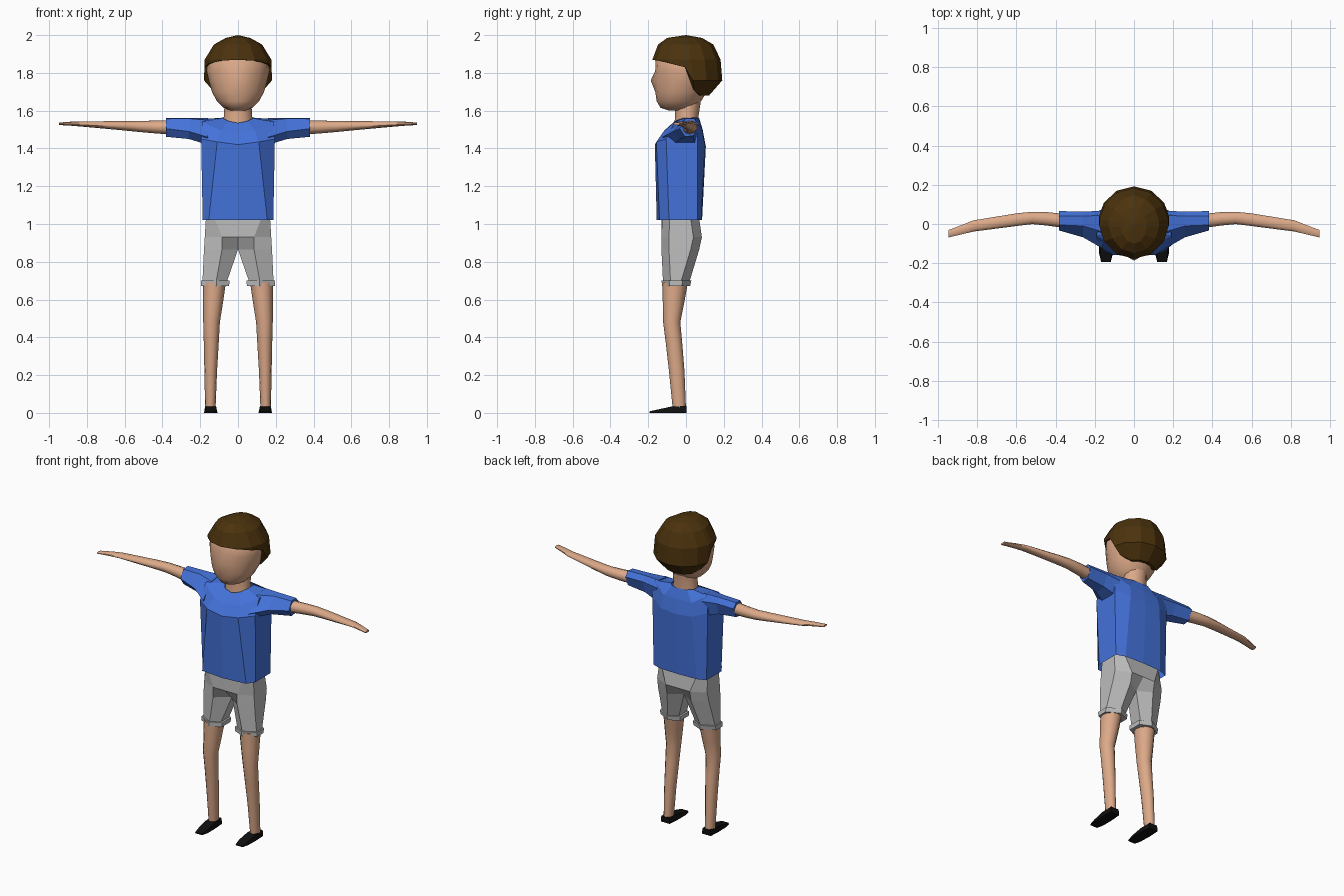
import bpy, bmesh, math
from mathutils import Vector


def material(name, rgb):
    m = bpy.data.materials.new(name)
    m.diffuse_color = (*rgb, 1)
    return m


SKIN = material("skin", (0.72, 0.40, 0.25))
BLUE = material("shirt blue", (0.058, 0.17, 0.70))
GREY = material("shorts grey", (0.50, 0.50, 0.50))
BROWN = material("hair brown", (0.070, 0.032, 0.004))
BLACK = material("shoe black", (0.005, 0.005, 0.005))


def loft(name, rings, mat, caps=(True, True), smooth=None):
    """Skin a list of equal-length point rings into one object."""
    bm = bmesh.new()
    vs = [[bm.verts.new(p) for p in r] for r in rings]
    n = len(vs[0])
    for a, b in zip(vs, vs[1:]):
        for i in range(n):
            j = (i + 1) % n
            bm.faces.new((a[i], a[j], b[j], b[i]))
    if caps[0]:
        bm.faces.new(vs[0][::-1])
    if caps[1]:
        bm.faces.new(vs[-1])
    # drop hidden walls on the middle plane
    hidden = [f for f in bm.faces if all(abs(v.co.x) < 1e-4 for v in f.verts)]
    bmesh.ops.delete(bm, geom=hidden, context='FACES')
    bmesh.ops.remove_doubles(bm, verts=bm.verts[:], dist=1e-4)
    bmesh.ops.recalc_face_normals(bm, faces=bm.faces[:])
    me = bpy.data.meshes.new(name)
    bm.to_mesh(me)
    bm.free()
    me.materials.append(mat)
    ob = bpy.data.objects.new(name, me)
    bpy.context.collection.objects.link(ob)
    if smooth:
        bpy.ops.object.select_all(action='DESELECT')
        ob.select_set(True)
        bpy.context.view_layer.objects.active = ob
        bpy.ops.object.shade_smooth_by_angle(angle=math.radians(smooth))
    return ob


def pair(name, rings, mat, **kw):
    """Make the same part on both sides of the body."""
    for side, s in (("left", 1), ("right", -1)):
        loft(f"{name}_{side}", [[(s * x, y, z) for x, y, z in r] for r in rings], mat, **kw)


def oval(x0, x1, y0, y1, z, n=12):
    """Horizontal oval ring; the first point faces the front."""
    return [((x0 + x1) / 2 + (x1 - x0) / 2 * math.sin(2 * math.pi * i / n),
             (y0 + y1) / 2 - (y1 - y0) / 2 * math.cos(2 * math.pi * i / n), z) for i in range(n)]


def arm_oval(x, y0, y1, z0, z1, n=10):
    return [(x, y, z) for y, z, _ in oval(y0, y1, z0, z1, 0, n)]


def full(half):
    """Mirror a front-to-back half ring into a closed ring."""
    return half + [(-x, y, z) for x, y, z in half[-2:0:-1]]


# Shirt body, from hem over the chest and yoke to the neckline
shirt = [
    [(0, -.155, 1.02), (.155, -.14, 1.02), (.187, -.09, 1.02),
     (.187, .06, 1.02), (.13, .08, 1.02), (0, .085, 1.02)],
    [(0, -.165, 1.42), (.11, -.157, 1.435), (.195, -.105, 1.45),
     (.195, .06, 1.45), (.11, .10, 1.42), (0, .105, 1.41)],
    [(0, -.12, 1.48), (.09, -.115, 1.495), (.19, -.06, 1.54),
     (.19, .05, 1.555), (.10, .085, 1.50), (0, .088, 1.50)],
    [(0, -.07, 1.535), (.05, -.058, 1.545), (.08, -.02, 1.56),
     (.08, .04, 1.563), (.05, .065, 1.563), (0, .07, 1.56)],
]
loft("shirt_body", [full(r) for r in shirt], BLUE, caps=(False, False))

# Sleeves
pair("sleeve", [
    [(.16, -.125, 1.46), (.16, -.04, 1.55), (.16, .045, 1.562),
     (.16, .068, 1.52), (.16, .05, 1.42), (.16, -.07, 1.42)],
    [(.26, -.068, 1.49), (.26, -.01, 1.558), (.26, .04, 1.562),
     (.26, .063, 1.53), (.26, .04, 1.455), (.26, -.03, 1.45)],
    [(.382, -.033, 1.505), (.382, -.005, 1.557), (.382, .04, 1.56),
     (.382, .066, 1.53), (.382, .04, 1.468), (.382, -.005, 1.462)],
], BLUE)

# Bare arms, tapering to flat hands
pair("arm", [arm_oval(*a) for a in (
    (.36, -.022, .054, 1.474, 1.548), (.44, -.010, .062, 1.480, 1.547),
    (.52, -.002, .064, 1.487, 1.546), (.60, -.012, .056, 1.495, 1.545),
    (.82, -.040, .020, 1.515, 1.543), (.88, -.054, -.004, 1.520, 1.542),
    (.948, -.070, -.030, 1.524, 1.537))], SKIN, smooth=50)


def leg_section(z, xi, xm, xo, yf, yb, yi_f, yi_b):
    """Six-point section of one shorts leg."""
    return [(xi, yi_f, z), (xm, yf, z), (xo, yf + .04, z),
            (xo, yb - .045, z), (xm, yb, z), (xi, yi_b, z)]


# Shorts: waist, seat, crotch and rolled cuffs
pair("shorts", [
    leg_section(1.06, 0, .135, .168, -.125, .065, -.128, .065),
    leg_section(.93, 0, .085, .176, -.13, .084, -.13, .084),
    leg_section(.865, 0, .085, .180, -.13, .070, -.06, .02),
    leg_section(.70, .057, .115, .188, -.122, .020, -.09, -.01),
    leg_section(.70, .045, .115, .196, -.129, .028, -.095, -.005),
    leg_section(.672, .047, .115, .196, -.127, .022, -.095, -.008),
    leg_section(.672, .062, .115, .186, -.120, .012, -.09, -.015),
], GREY, caps=(False, True))

# Bare legs
pair("leg", [oval(*a) for a in (
    (.064, .186, -.124, .010, .69), (.080, .185, -.123, -.010, .58),
    (.096, .184, -.121, -.030, .48), (.102, .181, -.107, -.020, .37),
    (.111, .178, -.090, -.008, .22), (.119, .174, -.070, .000, .02))], SKIN, smooth=50)

# Wedge shoes with a thin toe
pair("shoe", [
    [(.114, .002, 0), (.176, .002, 0), (.173, .002, .036), (.118, .002, .036)],
    [(.108, -.075, 0), (.180, -.075, 0), (.174, -.075, .034), (.116, -.075, .034)],
    [(.108, -.15, 0), (.178, -.15, 0), (.172, -.15, .018), (.114, -.15, .018)],
    [(.118, -.193, 0), (.168, -.193, 0), (.166, -.193, .008), (.120, -.193, .008)],
], BLACK)

# Neck
loft("neck", [oval(-w, w, a, b, z) for w, a, b, z in (
    (.082, -.062, .068, 1.52), (.075, -.058, .066, 1.57), (.07, -.06, .08, 1.66))],
    SKIN, smooth=50)

# Head, with the front point pushed out for the nose
head = [oval(-w, w, a, b, z, 16) for z, w, a, b in (
    (1.60, .04, -.09, .03), (1.615, .075, -.135, .05), (1.65, .112, -.155, .08),
    (1.70, .138, -.163, .11), (1.76, .155, -.165, .14), (1.81, .166, -.163, .15),
    (1.87, .163, -.160, .15), (1.94, .10, -.115, .11))]
head[4][0] = (0, -.187, 1.76)
loft("head", head, SKIN, smooth=60)

# Hair cap: levels (z, half width, front y, back y), hairline by angle from the front
LEVELS = [(2.0, 0, .0, .0), (1.985, .065, -.10, .085), (1.95, .128, -.148, .145),
          (1.87, .177, -.178, .183), (1.76, .181, -.16, .192), (1.68, .11, -.06, .122)]
HAIRLINE = [(0, 1.868), (30, 1.866), (60, 1.85), (86, 1.83),
            (97, 1.71), (122, 1.68), (151, 1.68), (180, 1.68)]


def hair_point(angle, z, inset=1.0):
    for hi, lo in zip(LEVELS, LEVELS[1:]):
        if z >= lo[0]:
            break
    t = (hi[0] - z) / (hi[0] - lo[0])
    _, w, f, b = (p + (q - p) * t for p, q in zip(hi, lo))
    a = math.radians(angle)
    return (w * inset * math.sin(a), (f + b) / 2 - (b - f) / 2 * inset * math.cos(a), z)


hair = [full([hair_point(a, max(lv[0], low)) for a, low in HAIRLINE]) for lv in LEVELS]
hair.append(full([hair_point(a, low, .8) for a, low in HAIRLINE]))
loft("hair", hair, BROWN, caps=(False, False))
